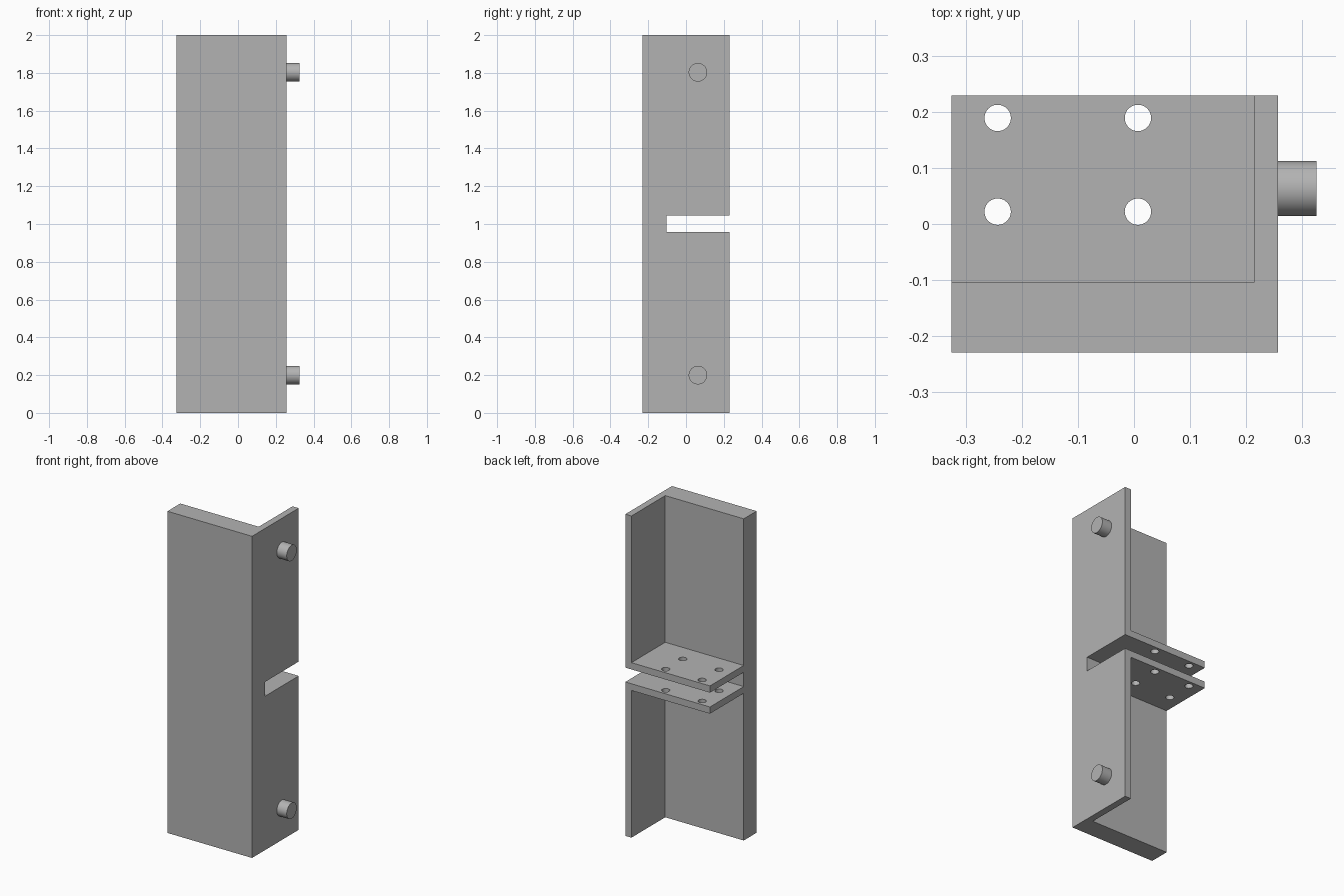
import bpy
import bmesh
import math

if "Cube" in bpy.data.objects:
    bpy.data.objects.remove(bpy.data.objects["Cube"], do_unlink=True)

grey = bpy.data.materials.new("steel_grey")
grey.use_nodes = True
COLOUR = (0.45, 0.45, 0.45, 1)
grey.diffuse_color = COLOUR
grey.node_tree.nodes["Principled BSDF"].inputs["Base Color"].default_value = COLOUR

# Main limits of the angle bracket
X0, X_IN, X1 = -0.325, 0.215, 0.257
Y0, Y_IN, Y1 = -0.229, -0.103, 0.229
HEIGHT, SLOT_LOW, SLOT_HIGH = 2.0, 0.957, 1.046
SHELF = 0.042


def prism(name, outline, z0, z1):
    """Extrude a flat outline upward from z0 to z1."""
    bm = bmesh.new()
    face = bm.faces.new([bm.verts.new((x, y, z0)) for x, y in outline])
    top = bmesh.ops.extrude_face_region(bm, geom=[face])["geom"]
    verts = [v for v in top if isinstance(v, bmesh.types.BMVert)]
    bmesh.ops.translate(bm, vec=(0, 0, z1 - z0), verts=verts)
    bmesh.ops.recalc_face_normals(bm, faces=bm.faces)
    mesh = bpy.data.meshes.new(name)
    bm.to_mesh(mesh)
    bm.free()
    mesh.materials.append(grey)
    obj = bpy.data.objects.new(name, mesh)
    bpy.context.collection.objects.link(obj)
    return obj


def box(name, x0, x1, y0, y1, z0, z1):
    return prism(name, [(x0, y0), (x1, y0), (x1, y1), (x0, y1)], z0, z1)


def cylinder(name, radius, depth, location, rotation=(0, 0, 0)):
    bpy.ops.mesh.primitive_cylinder_add(vertices=48, radius=radius, depth=depth,
                                        location=location, rotation=rotation)
    obj = bpy.context.object
    obj.name = name
    obj.data.materials.append(grey)
    return obj


def cut(target, cutter):
    """Subtract the cutter, then remove it."""
    mod = target.modifiers.new("cut", "BOOLEAN")
    mod.operation = "DIFFERENCE"
    mod.solver = "EXACT"
    mod.object = cutter
    cutter.hide_render = True
    bpy.context.view_layer.objects.active = target
    bpy.ops.object.modifier_apply(modifier=mod.name)
    bpy.data.objects.remove(cutter, do_unlink=True)


# L-shaped upright with a slot through its thin side wall
upright = prism("angle_upright", [(X0, Y0), (X1, Y0), (X1, Y1), (X_IN, Y1),
                                  (X_IN, Y_IN), (X0, Y_IN)], 0, HEIGHT)
cut(upright, box("slot_cutter", X_IN - 0.1, X1 + 0.1, Y_IN, Y1 + 0.1,
                 SLOT_LOW, SLOT_HIGH))

# Two drilled shelves, one on each side of the slot
for name, z in (("lower_shelf", SLOT_LOW - SHELF), ("upper_shelf", SLOT_HIGH)):
    shelf = box(name, X0, X_IN, Y_IN, Y1, z, z + SHELF)
    for x in (-0.243, 0.007):
        for y in (0.022, 0.189):
            cut(shelf, cylinder("hole_cutter", 0.0235, 0.2, (x, y, z)))

# Round pins on the outside of the thin wall
for name, z in (("lower_pin", 0.2), ("upper_pin", 1.803)):
    pin = cylinder(name, 0.049, 0.068, (X1 + 0.034, 0.063, z),
                   (0, math.pi / 2, 0))
    bpy.ops.object.shade_smooth_by_angle(angle=math.radians(40))
